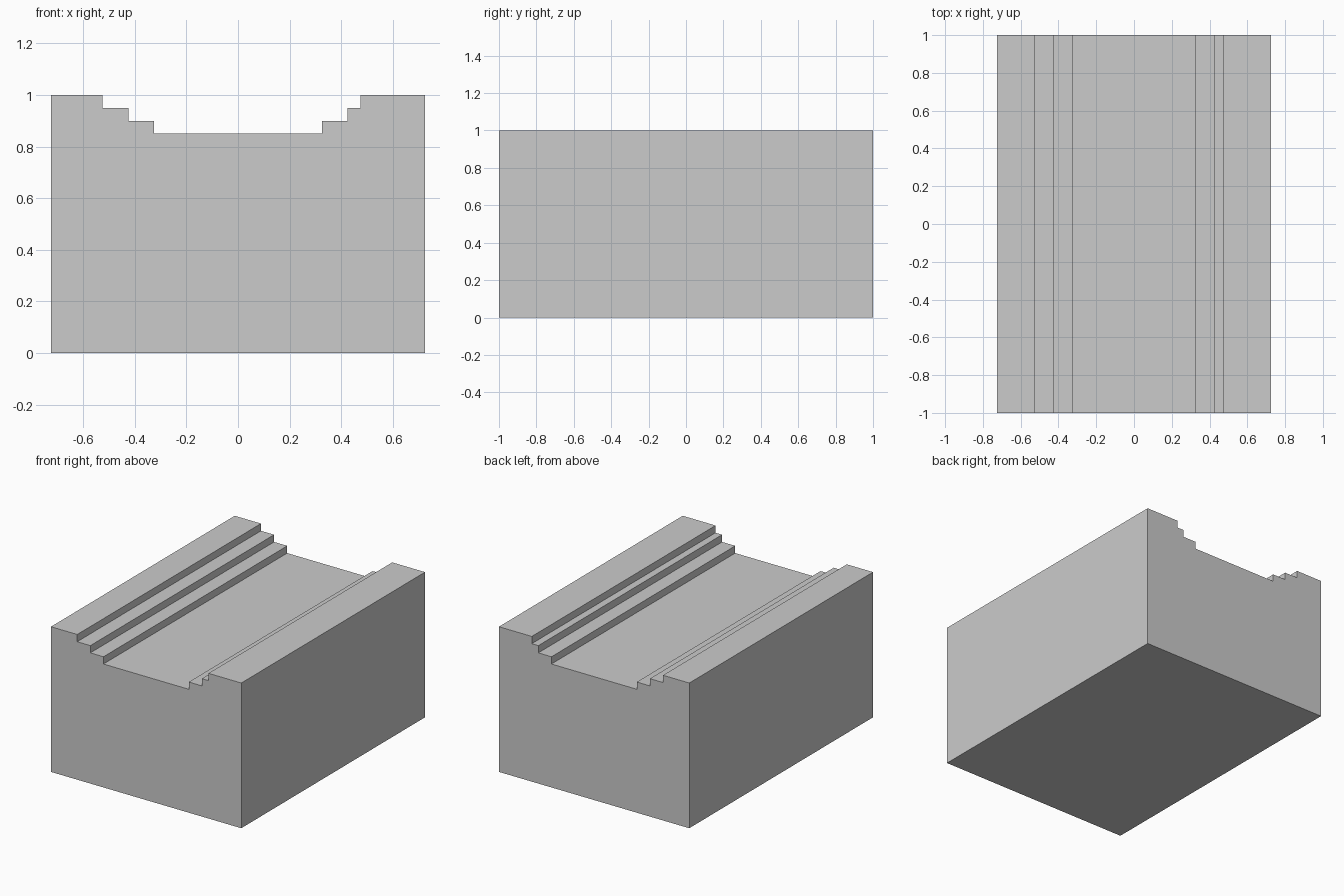
import bpy, bmesh

if "Cube" in bpy.data.objects:
    bpy.data.objects.remove(bpy.data.objects["Cube"])

HALF_WIDTH, HALF_LENGTH = 0.725, 1.0

# Steps across the top, left to right: (width, height)
steps = [(0.20, 1.00), (0.10, 0.95), (0.10, 0.90), (0.65, 0.85),
         (0.10, 0.90), (0.05, 0.95), (0.25, 1.00)]

# Front profile: base edge, then the stepped top from right to left
profile = [(-HALF_WIDTH, 0), (HALF_WIDTH, 0)]
x = HALF_WIDTH
for width, height in reversed(steps):
    profile += [(x, height), (x - width, height)]
    x -= width

# Channel block: profile extruded from front to back
bm = bmesh.new()
front = bm.faces.new([bm.verts.new((px, -HALF_LENGTH, pz)) for px, pz in profile])
extruded = bmesh.ops.extrude_face_region(bm, geom=[front], use_keep_orig=True)
back_verts = [g for g in extruded["geom"] if isinstance(g, bmesh.types.BMVert)]
bmesh.ops.translate(bm, verts=back_verts, vec=(0, 2 * HALF_LENGTH, 0))
bmesh.ops.recalc_face_normals(bm, faces=bm.faces)

mesh = bpy.data.meshes.new("stepped_channel_block")
bm.to_mesh(mesh)
bm.free()
block = bpy.data.objects.new("stepped_channel_block", mesh)
bpy.context.collection.objects.link(block)
